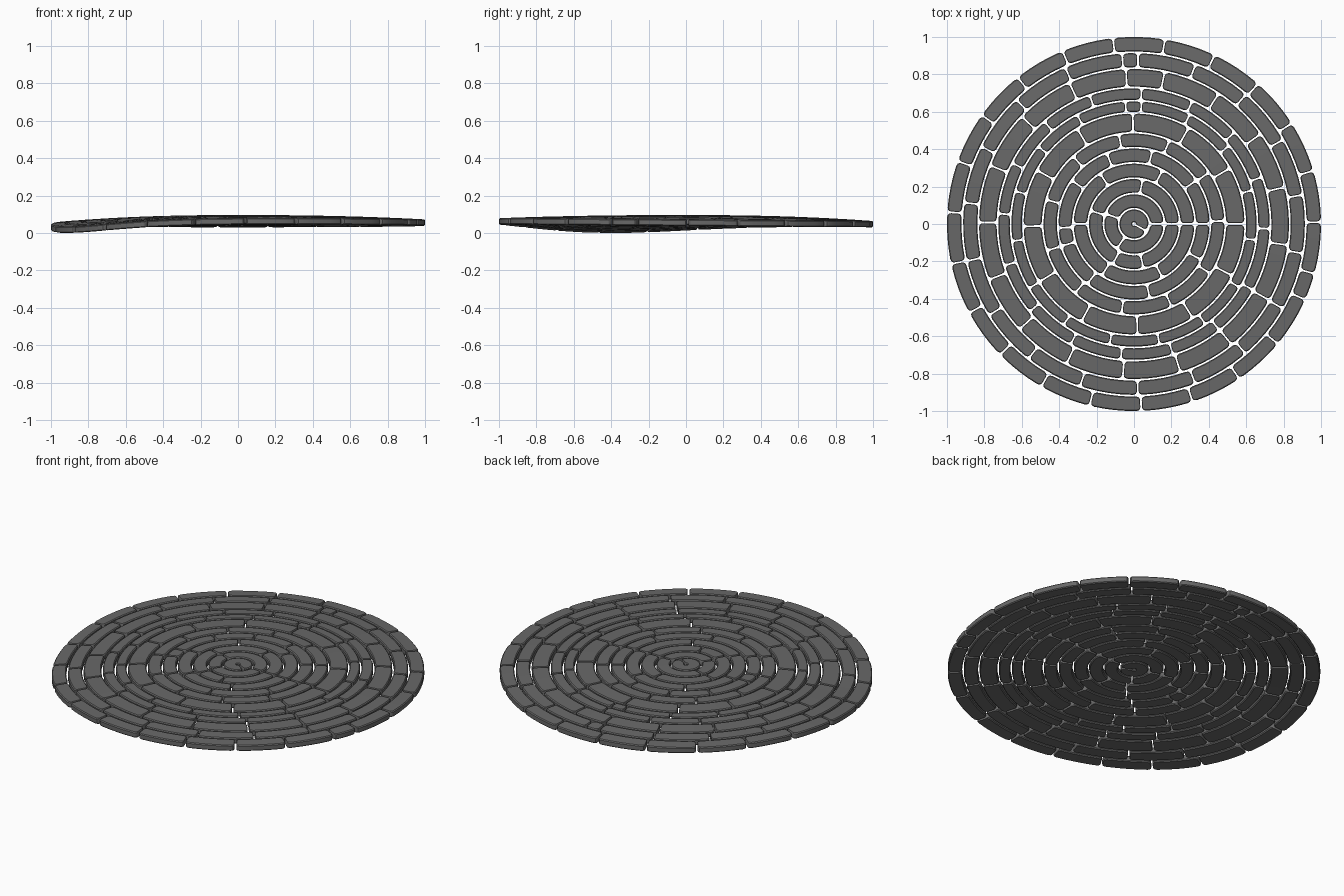
import bpy, bmesh
from math import radians, degrees, cos, sin, exp, sqrt, atan2, ceil

if "Cube" in bpy.data.objects:
    bpy.data.objects.remove(bpy.data.objects["Cube"])

THICK, GAP, CHAMFER = 0.034, 0.009, 0.005

# Ring boundaries, from the centre outwards
EDGES = [0.005, 0.082, 0.163, 0.245, 0.327, 0.408, 0.488,
         0.595, 0.66, 0.73, 0.833, 0.918, 1.0045]


def course(start, pitch, span=360):
    """Evenly laid joints; whatever is left over becomes one short stone."""
    n = ceil(span / pitch - 0.25)
    return [start + i * pitch for i in range(n)]


# Joint angles of each ring, in degrees
JOINTS = [
    [-30],
    [0, 160, 235],
    [0, 79, 163, 242, 282],
    [0, 62, 124, 180, 238, 298],
    [0, 35, 76, 111, 145, 183, 197, 232, 282, 332],
    course(2, 32.5),
    course(0, 30.2),
    course(94, 23.5),
    course(-2, 22.2),
    course(93, 21.6),
    course(94, 19.7),
    course(-15.4, 15.98),
]


def top_height(r, a):
    """Gently domed ground with a dip towards the front left."""
    d = degrees(a) % 360
    drop = 0.024 + 0.008 * sin(a) + 0.042 * exp(-((d - 205) / 35) ** 2)
    return 0.0985 - drop * r ** 2.3


def add_stone(bm, r0, r1, a0, a1):
    """Loft a chamfered section along an arc, rounding the corners in plan."""
    rm = (r0 + r1) / 2
    rad = min(0.02, (r1 - r0) * 0.3)
    half = (a1 - a0) * rm / 2 - GAP / 2
    mid = (a0 + a1) / 2
    ends = [0, 0.12 * rad, 0.4 * rad, rad]
    n = max(2, ceil(degrees(a1 - a0) / 5))
    inner = half - rad
    cols = [(-half + e, e) for e in ends]
    cols += [(-inner + 2 * inner * i / n, rad) for i in range(1, n)]
    cols += [(half - e, e) for e in reversed(ends)]
    sections = []
    for s, e in cols:
        inset = rad - sqrt(max(0, rad * rad - (rad - e) ** 2))
        lo, hi = r0 + inset, r1 - inset
        dz = CHAMFER * 0.8 if e == 0 else 0
        c = min(CHAMFER, (hi - lo) * 0.2)
        # a constant-width joint: shift the end by arc length at each radius
        shape = [(lo, -THICK + c), (lo + c, -THICK), (hi - c, -THICK), (hi, -THICK + c),
                 (hi, -c), (hi - c, 0), (lo + c, 0), (lo, -c)]
        ring = []
        for r, z in shape:
            edge = (a1 - a0) / 2 - GAP / 2 / max(r, 0.03)
            a = mid + s / half * edge
            z = max(-THICK + dz, min(-dz, z))
            ring.append(bm.verts.new((r * cos(a), r * sin(a), top_height(r, a) + z)))
        sections.append(ring)
    for p, q in zip(sections, sections[1:]):
        for i in range(8):
            j = (i + 1) % 8
            bm.faces.new((p[i], p[j], q[j], q[i]))
    bm.faces.new(sections[0])
    bm.faces.new(sections[-1][::-1])


stone_grey = bpy.data.materials.new("stone_grey")
stone_grey.diffuse_color = (0.14, 0.14, 0.14, 1)
stone_grey.use_nodes = True
stone_grey.node_tree.nodes["Principled BSDF"].inputs["Base Color"].default_value = stone_grey.diffuse_color

# One object per ring of paving stones
rings = []
for k, angles in enumerate(JOINTS):
    bm = bmesh.new()
    angles = sorted(angles)
    for a, b in zip(angles, angles[1:] + [angles[0] + 360]):
        add_stone(bm, EDGES[k] + GAP / 2, EDGES[k + 1] - GAP / 2, radians(a), radians(b))
    bmesh.ops.recalc_face_normals(bm, faces=bm.faces)
    name = "centre_stone" if k == 0 else f"paving_ring_{k}"
    mesh = bpy.data.meshes.new(name)
    bm.to_mesh(mesh)
    bm.free()
    mesh.materials.append(stone_grey)
    obj = bpy.data.objects.new(name, mesh)
    bpy.context.collection.objects.link(obj)
    rings.append(obj)

# Rest the lowest stone on the ground
low = min(v.co.z for o in rings for v in o.data.vertices)
for o in rings:
    for v in o.data.vertices:
        v.co.z -= low
    o.select_set(True)
bpy.context.view_layer.objects.active = rings[0]
bpy.ops.object.shade_smooth_by_angle(angle=radians(30))
